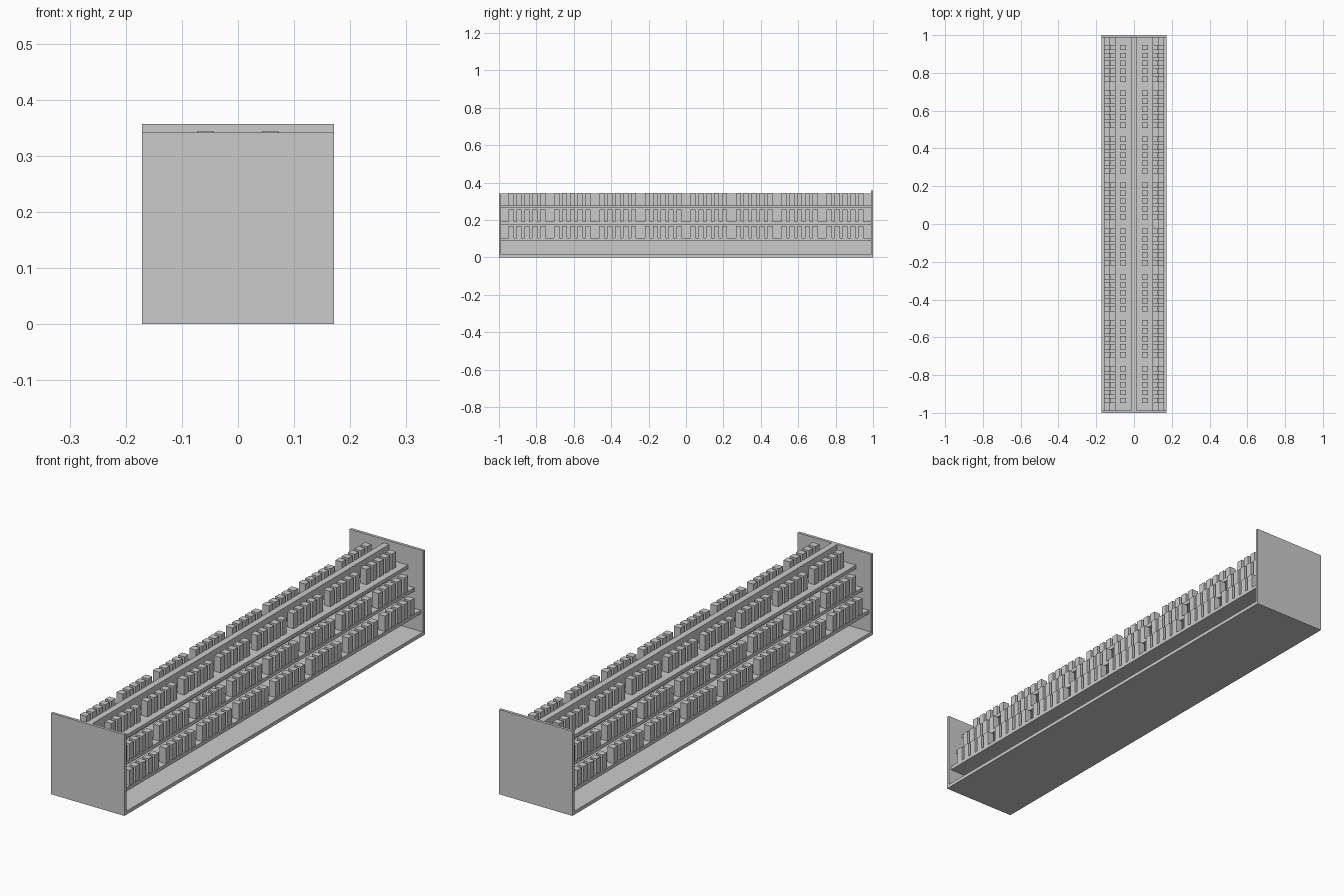
import bpy
import bmesh
from mathutils import Matrix, Vector

if "Cube" in bpy.data.objects:
    bpy.data.objects.remove(bpy.data.objects["Cube"], do_unlink=True)

HALF_W, PANEL_T, SLAB_T = 0.171, 0.012, 0.015
WALL_X, WALL_TOP = 0.013, 0.342
INNER = 1 - PANEL_T
GOODS_H, GOODS_D, GOODS_W = 0.065, 0.03, 0.028
GROUPS, PER_GROUP = 8, 5
GROUP_STEP, ITEM_STEP = 0.243, 0.042


def add_box(bm, low, high):
    low, high = Vector(low), Vector(high)
    place = Matrix.Translation((low + high) / 2) @ Matrix.Diagonal((*(high - low), 1))
    bmesh.ops.create_cube(bm, size=1, matrix=place)


def make_boxes(name, boxes):
    bm = bmesh.new()
    for low, high in boxes:
        add_box(bm, low, high)
    mesh = bpy.data.meshes.new(name)
    bm.to_mesh(mesh)
    bm.free()
    obj = bpy.data.objects.new(name, mesh)
    bpy.context.collection.objects.link(obj)
    return obj


def mirror_x(obj):
    mod = obj.modifiers.new("Mirror", 'MIRROR')
    mod.use_axis[0] = True
    mod.use_mirror_merge = False


# Base, central wall and the two end panels
make_boxes("base_plate", [((-HALF_W, -INNER, 0), (HALF_W, INNER, SLAB_T))])
make_boxes("central_wall", [((-WALL_X, -INNER, SLAB_T), (WALL_X, INNER, WALL_TOP))])
make_boxes("front_end_panel", [((-HALF_W, -1, 0), (HALF_W, -INNER, WALL_TOP))])
make_boxes("back_end_panel", [((-HALF_W, INNER, 0), (HALF_W, 1, WALL_TOP + SLAB_T))])

# Start of every product along a shelf, in evenly spaced groups
length = (GROUPS - 1) * GROUP_STEP + (PER_GROUP - 1) * ITEM_STEP + GOODS_W
starts = [-length / 2 + g * GROUP_STEP + i * ITEM_STEP
          for g in range(GROUPS) for i in range(PER_GROUP)]

# Stepped shelves with their rows of products, on both sides of the wall
levels = [("lower", 0.16, 0.104, 0.128),
          ("middle", 0.13, 0.191, 0.098),
          ("upper", 0.10, 0.278, 0.043)]
for level, edge, top, back in levels:
    shelf = make_boxes(level + "_shelves",
                       [((WALL_X, -INNER, top - SLAB_T), (edge, INNER, top))])
    goods = make_boxes(level + "_products",
                       [((back, y, top), (back + GOODS_D, y + GOODS_W, top + GOODS_H))
                        for y in starts])
    mirror_x(shelf)
    mirror_x(goods)
